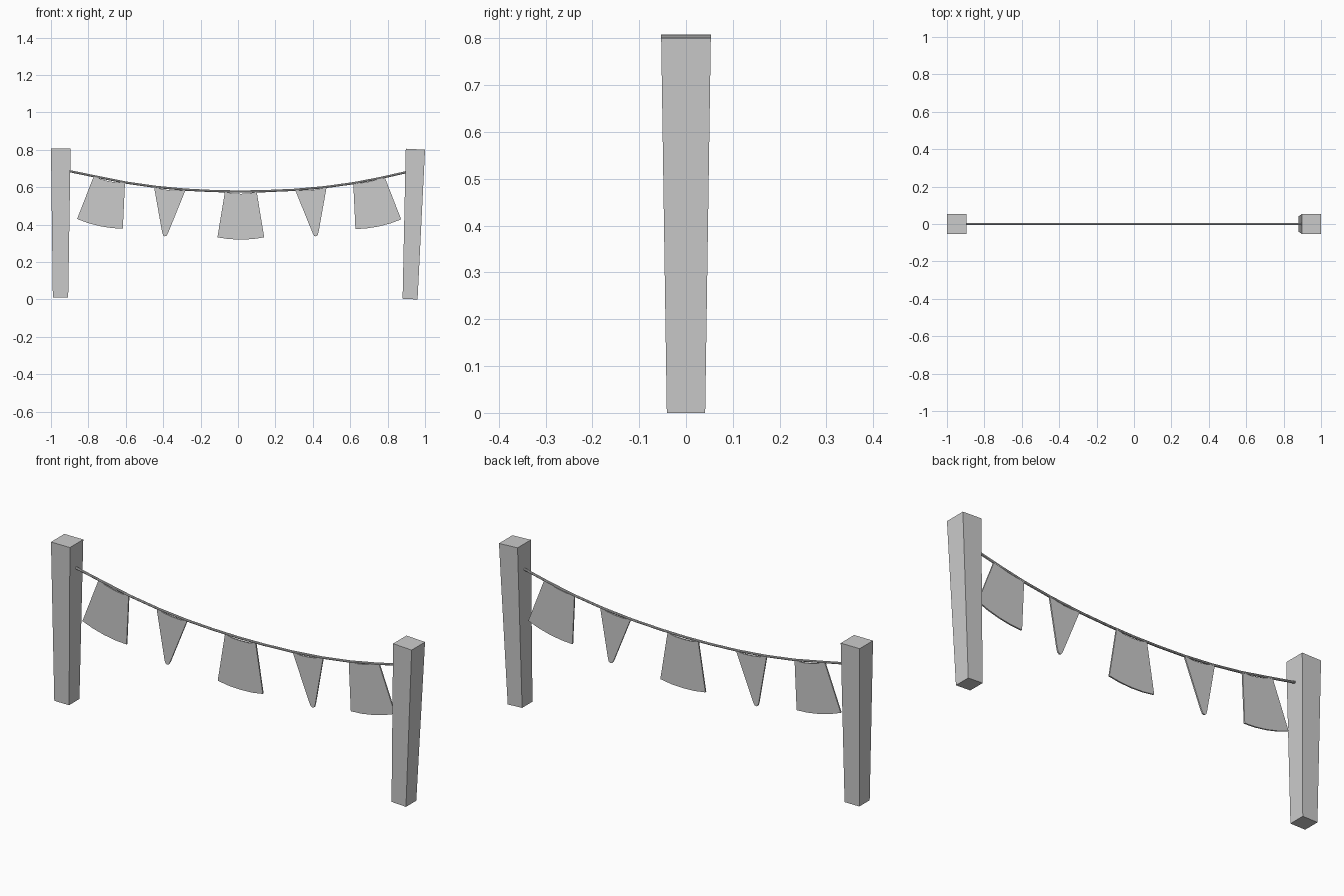
import bpy, bmesh, math
from mathutils import Vector, Matrix

if "Cube" in bpy.data.objects:
    bpy.data.objects.remove(bpy.data.objects["Cube"])


def make_object(name, bm):
    bmesh.ops.recalc_face_normals(bm, faces=bm.faces)
    mesh = bpy.data.meshes.new(name)
    bm.to_mesh(mesh)
    bm.free()
    ob = bpy.data.objects.new(name, mesh)
    bpy.context.collection.objects.link(ob)
    return ob


def post(name, bottom, top, half_bottom=0.041, half_top=0.053):
    """Tapered square post; bottom and top are (x, z) pairs for left and right edges."""
    bm = bmesh.new()
    rings = []
    for pair, h in ((bottom, half_bottom), (top, half_top)):
        (x0, z0), (x1, z1) = pair
        rings.append([bm.verts.new(p) for p in
                      ((x0, -h, z0), (x1, -h, z1), (x1, h, z1), (x0, h, z0))])
    for ring in rings:
        bm.faces.new(ring)
    for i in range(4):
        j = (i + 1) % 4
        bm.faces.new((rings[0][i], rings[0][j], rings[1][j], rings[1][i]))
    return make_object(name, bm)


def flag(name, x, z, angle, outline, thick=0.007):
    """Thin cloth cut from an (x, z) outline, hung at a point and tilted with the rope."""
    bm = bmesh.new()
    face = bm.faces.new([bm.verts.new((u, -thick / 2, w)) for u, w in outline])
    side = bmesh.ops.extrude_face_region(bm, geom=[face], use_keep_orig=True)["geom"]
    bmesh.ops.translate(bm, vec=(0, thick, 0),
                        verts=[g for g in side if isinstance(g, bmesh.types.BMVert)])
    bm.transform(Matrix.Translation((x, 0, z)) @
                 Matrix.Rotation(-math.radians(angle), 4, 'Y'))
    return make_object(name, bm)


# Posts, the right one leaning outwards
post("left_post", ((-0.99, 0.01), (-0.908, 0.01)), ((-1.0, 0.808), (-0.895, 0.808)))
post("right_post", ((0.88, 0.004), (0.96, 0.0)), ((0.897, 0.806), (1.0, 0.801)))

# Sagging rope
path = [(-0.91, 0.688), (-0.75, 0.655), (-0.6, 0.625), (-0.44, 0.602), (-0.28, 0.587),
        (-0.14, 0.58), (0, 0.577), (0.14, 0.579), (0.3, 0.586), (0.46, 0.6),
        (0.62, 0.622), (0.76, 0.649), (0.91, 0.683)]
bm = bmesh.new()
sides, radius, previous = 8, 0.006, None
for i, (x, z) in enumerate(path):
    a, b = path[max(i - 1, 0)], path[min(i + 1, len(path) - 1)]
    t = Vector((b[0] - a[0], 0, b[1] - a[1])).normalized()
    n = Vector((-t.z, 0, t.x))
    ring = []
    for k in range(sides):
        g = 2 * math.pi * k / sides
        ring.append(bm.verts.new(Vector((x, 0, z)) + radius *
                                 (n * math.cos(g) + Vector((0, math.sin(g), 0)))))
    if previous:
        for k in range(sides):
            m = (k + 1) % sides
            bm.faces.new((previous[k], previous[m], ring[m], ring[k]))
    else:
        bm.faces.new(ring)
    previous = ring
bm.faces.new(previous)
make_object("rope", bm)

# Flag outlines: drooping top edge, then bowed hem or rounded tip
top = [(0.085, 0.003), (0.045, -0.006), (0, -0.008), (-0.045, -0.006), (-0.085, 0.003)]
wide = top + [(-0.125, -0.241), (-0.065, -0.25), (0, -0.253), (0.065, -0.25), (0.125, -0.241)]
pointed = top + [(-0.016, -0.236), (-0.009, -0.252), (0, -0.256), (0.009, -0.252), (0.016, -0.236)]

# Row of flags along the rope
for name, x, z, angle, outline in (
        ("far_left_flag", -0.688, 0.640, -12, wide),
        ("left_pennant", -0.365, 0.592, -6, pointed),
        ("middle_flag", 0.015, 0.573, 0, wide),
        ("right_pennant", 0.39, 0.592, 6, pointed),
        ("far_right_flag", 0.70, 0.638, 12, wide)):
    flag(name, x, z, angle, outline)
